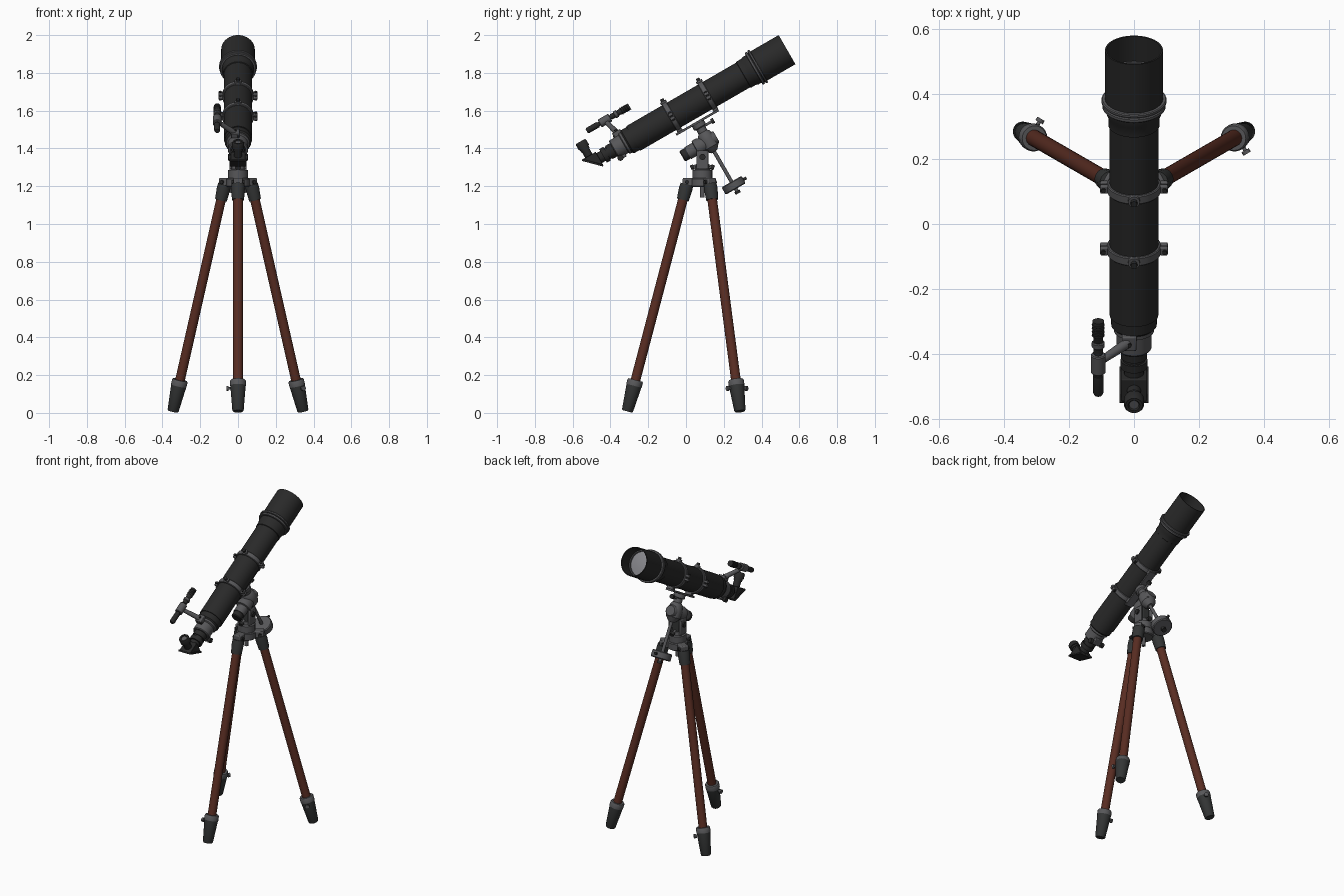
import bpy, bmesh, math
from mathutils import Vector, Matrix

cube = bpy.data.objects.get("Cube")
if cube:
    bpy.data.objects.remove(cube, do_unlink=True)


def material(name, color):
    m = bpy.data.materials.new(name)
    m.use_nodes = True
    m.diffuse_color = (*color, 1)
    bsdf = m.node_tree.nodes["Principled BSDF"]
    bsdf.inputs["Base Color"].default_value = (*color, 1)
    bsdf.inputs["Roughness"].default_value = 0.6
    return m


BLACK = material("black paint", (0.022, 0.022, 0.022))
RUBBER = material("dark rubber", (0.034, 0.036, 0.036))
GREY = material("grey metal", (0.095, 0.095, 0.1))
WOOD = material("red wood", (0.1, 0.026, 0.016))
GLASS = material("lens glass", (0.25, 0.25, 0.27))

# Optical frame: x across, t back along the tube from its mouth, n upward from the tube
TILT = math.radians(30)
MOUTH = Vector((0, 0.535, 1.923))
AIM = Vector((0, math.cos(TILT), math.sin(TILT)))
UP = Vector((0, -math.sin(TILT), math.cos(TILT)))
SIDE = Vector((1, 0, 0))
TUBE_ROT = Matrix.Rotation(TILT, 3, 'X')


def at(x, t, n):
    return MOUTH + SIDE * x - AIM * t + UP * n


def finish(name, bm, mat, loc, rot, bevel=0):
    bmesh.ops.recalc_face_normals(bm, faces=bm.faces)
    mesh = bpy.data.meshes.new(name)
    bm.to_mesh(mesh)
    bm.free()
    for p in mesh.polygons:
        p.use_smooth = True
    mesh.set_sharp_from_angle(angle=math.radians(35))
    mesh.materials.append(mat)
    ob = bpy.data.objects.new(name, mesh)
    ob.matrix_world = Matrix.Translation(loc) @ rot.to_4x4()
    bpy.context.collection.objects.link(ob)
    if bevel:
        mod = ob.modifiers.new("bevel", 'BEVEL')
        mod.width = bevel
        mod.segments = 2
    return ob


def lathe(name, profile, origin, axis, mat, sides=40):
    """Revolve (distance, radius) pairs around an axis."""
    bm = bmesh.new()
    pts = [bm.verts.new((r, 0, d)) for d, r in profile]
    edges = [bm.edges.new(pair) for pair in zip(pts, pts[1:])]
    bmesh.ops.spin(bm, geom=pts + edges, axis=(0, 0, 1), cent=(0, 0, 0),
                   angle=2 * math.pi, steps=sides, use_merge=True)
    bmesh.ops.remove_doubles(bm, verts=bm.verts, dist=1e-5)
    rot = Vector(axis).to_track_quat('Z', 'Y').to_matrix()
    return finish(name, bm, mat, origin, rot)


def rod(name, a, b, r0, mat, r1=None, sides=24):
    a, b = Vector(a), Vector(b)
    length = (b - a).length
    prof = [(0, 0), (0, r0), (length, r0 if r1 is None else r1), (length, 0)]
    return lathe(name, prof, a, b - a, mat, sides)


def box(name, center, size, mat, rot=TUBE_ROT, bevel=0.004):
    bm = bmesh.new()
    bmesh.ops.create_cube(bm, size=1)
    bmesh.ops.scale(bm, vec=size, verts=bm.verts)
    return finish(name, bm, mat, center, rot, bevel)


def along(name, profile, mat, x=0, n=0, sides=48):
    return lathe(name, profile, at(x, 0, n), -AIM, mat, sides)


def band(name, t0, t1, r, inner, mat, x=0, n=0):
    c = 0.003
    along(name, [(t0, inner), (t0, r - c), (t0 + c, r), (t1 - c, r), (t1, r - c), (t1, inner)],
          mat, x, n)


# Main tube, hollow dew shield and lens
along("dew_shield", [(0.19, 0.075), (0.19, 0.089), (0, 0.089), (0, 0.084), (0.1, 0.084)], BLACK)
along("lens", [(0.088, 0), (0.091, 0.04), (0.097, 0.076)], GLASS)
along("lens_cell", [(0.099, 0.076), (0.088, 0.078), (0.088, 0.085)], GREY)
band("dew_shield_ring_front", 0.173, 0.186, 0.1, 0.085, GREY)
band("dew_shield_ring_rear", 0.189, 0.204, 0.097, 0.075, GREY)
along("front_collar", [(0.2, 0.084), (0.225, 0.084), (0.235, 0.079), (0.265, 0.079),
                       (0.268, 0.074)], BLACK)
along("main_tube", [(0.19, 0.075), (0.94, 0.075), (0.94, 0.0)], BLACK)
along("rear_collar", [(0.935, 0.07), (0.975, 0.07), (0.985, 0.06), (0.985, 0)], BLACK)

# Clamp rings with side lugs and top knobs
for label, t in (("front", 0.487), ("rear", 0.706)):
    band(label + "_clamp_ring", t - 0.015, t + 0.015, 0.083, 0.073, GREY)
    for s, side in ((-1, "right"), (1, "left")):
        for n in (-0.011, 0.011):
            box(f"{label}_{side}_lug", at(s * 0.091, t, n), (0.026, 0.028, 0.016), GREY)
        rod(f"{label}_{side}_lug_screw", at(s * 0.094, t, -0.026), at(s * 0.094, t, 0.026), 0.007, BLACK)
    rod(label + "_top_boss", at(0, t, 0.08), at(0, t, 0.092), 0.018, GREY)
    rod(label + "_top_knob", at(0, t, 0.09), at(0, t, 0.106), 0.01, BLACK)
    box(label + "_ring_foot", at(0, t, -0.084), (0.045, 0.03, 0.016), GREY)

# Focuser, drawtube and knobs
along("focuser_body", [(0.975, 0.062), (0.995, 0.062), (1.0, 0.054), (1.055, 0.054),
                       (1.06, 0.05), (1.06, 0)], GREY)
along("drawtube", [(1.05, 0.04), (1.09, 0.04), (1.09, 0.034), (1.1, 0.034), (1.1, 0.041),
                   (1.125, 0.041), (1.125, 0.03), (1.16, 0.03)], BLACK)
box("focuser_pinion_box", at(0, 1.04, -0.052), (0.05, 0.045, 0.025), GREY)
rod("focuser_shaft", at(-0.048, 1.05, -0.055), at(0.048, 1.05, -0.055), 0.006, GREY)
for s in (-1, 1):
    rod("focuser_knob", at(s * 0.032, 1.05, -0.055), at(s * 0.05, 1.05, -0.055), 0.016, BLACK)
rod("focus_lock_screw", at(0, 1.02, 0.05), at(0, 1.02, 0.066), 0.008, BLACK)

# Star diagonal: triangular prism with a mirror cover
bm = bmesh.new()
tri = [(1.148, -0.04), (1.148, 0.038), (1.228, 0.038)]
face = bm.faces.new([bm.verts.new((-0.04, -t, n)) for t, n in tri])
ext = bmesh.ops.extrude_face_region(bm, geom=[face])
bmesh.ops.translate(bm, vec=(0.08, 0, 0),
                    verts=[v for v in ext["geom"] if isinstance(v, bmesh.types.BMVert)])
finish("diagonal_prism", bm, BLACK, MOUTH, TUBE_ROT, 0.003)
box("diagonal_mirror_cover", at(0, 1.191, -0.004), (0.09, 0.116, 0.01), BLACK,
    TUBE_ROT @ Matrix.Rotation(math.radians(-45), 3, 'X'), 0.002)
lathe("eyepiece", [(0, 0.022), (0.045, 0.022), (0.045, 0.026), (0.06, 0.026), (0.06, 0.031),
                   (0.09, 0.031), (0.098, 0.026), (0.098, 0.018), (0.092, 0.014)],
      at(0, 1.19, 0.028), UP, BLACK)
lathe("eyepiece_lens", [(0, 0), (0, 0.015)], at(0, 1.19, 0.121), UP, GREY)

# Finder scope on its bracket
FX, FN = -0.11, 0.157
along("finder_tube", [(0.875, 0), (0.872, 0.012), (0.872, 0.018), (0.925, 0.018), (0.93, 0.015),
                      (0.985, 0.015), (0.985, 0.012), (1.065, 0.012), (1.065, 0.016),
                      (1.125, 0.016), (1.134, 0.012), (1.134, 0)], BLACK, FX, FN, 28)
for i in range(4):
    band("finder_grip_rib", 0.882 + 0.012 * i, 0.889 + 0.012 * i, 0.02, 0.014, BLACK, FX, FN)
band("finder_holder", 0.99, 1.055, 0.023, 0.012, GREY, FX, FN)
band("finder_front_holder", 0.945, 0.965, 0.02, 0.012, GREY, FX, FN)
box("finder_shoe", at(-0.015, 1.0, 0.064), (0.045, 0.05, 0.03), GREY)
rod("finder_arm", at(-0.02, 1.0, 0.07), at(FX + 0.008, 1.02, FN - 0.012), 0.016, GREY, 0.012)
rod("finder_shoe_screw", at(-0.015, 1.0, 0.075), at(-0.015, 1.0, 0.088), 0.007, BLACK)

# Dovetail plate and declination axis
T = 0.604
box("dovetail_plate", at(0, T, -0.096), (0.05, 0.26, 0.012), GREY, bevel=0.002)
lathe("declination_housing", [(0.1, 0), (0.1, 0.036), (0.125, 0.036), (0.13, 0.026), (0.155, 0.026),
                              (0.165, 0.036), (0.2, 0.046), (0.245, 0.044), (0.262, 0.03),
                              (0.275, 0.018), (0.275, 0)], at(0, T, 0), -UP, GREY)
rod("saddle_lock_bolt", at(0, T - 0.025, -0.13), at(0, T - 0.075, -0.13), 0.007, GREY)
rod("saddle_lock_knob", at(0, T - 0.065, -0.13), at(0, T - 0.082, -0.13), 0.014, BLACK)

# Counterweight
rod("counterweight_bar", at(0, T, -0.26), at(0, T, -0.525), 0.01, GREY)
lathe("counterweight", [(0.458, 0), (0.458, 0.056), (0.463, 0.061), (0.498, 0.061), (0.503, 0.056),
                        (0.503, 0)], at(0, T, 0), -UP, GREY)
rod("counterweight_end_stop", at(0, T, -0.515), at(0, T, -0.53), 0.015, BLACK)
rod("counterweight_screw", at(0, T - 0.055, -0.48), at(0, T - 0.078, -0.48), 0.008, BLACK)

# Polar axis
POLAR = at(0, T, -0.212)
lathe("polar_housing", [(-0.05, 0), (-0.05, 0.03), (-0.042, 0.036), (0.04, 0.042), (0.05, 0.046),
                        (0.075, 0.046), (0.078, 0.036), (0.125, 0.036), (0.125, 0)],
      POLAR, -AIM, GREY)
lathe("polar_scope_cap", [(0.12, 0), (0.12, 0.027), (0.128, 0.032), (0.155, 0.032), (0.16, 0.027),
                          (0.16, 0)], POLAR, -AIM, BLACK)

# Mount column and altitude fork
C = Vector((0, 0.087, 0))
FLAT = Matrix.Identity(3)
lathe("mount_column", [(1.24, 0), (1.24, 0.052), (1.285, 0.052), (1.29, 0.04), (1.31, 0.036),
                       (1.31, 0)], C, (0, 0, 1), GREY)
for s in (-1, 1):
    box("altitude_fork", C + Vector((s * 0.038, 0, 1.34)), (0.014, 0.065, 0.1), GREY, FLAT)
box("altitude_core", C + Vector((0, 0, 1.345)), (0.05, 0.05, 0.11), RUBBER, FLAT)
rod("altitude_pivot", C + Vector((-0.054, 0, 1.355)), C + Vector((0.054, 0, 1.355)), 0.016, BLACK)
for s in (-1, 1):
    rod("altitude_bolt", C + Vector((0, s * 0.02, 1.315)), C + Vector((0, s * 0.055, 1.3)), 0.007, GREY)
    rod("altitude_bolt_knob", C + Vector((0, s * 0.045, 1.304)), C + Vector((0, s * 0.062, 1.297)), 0.013, BLACK)

# Tripod hub
lathe("tripod_hub", [(1.195, 0), (1.195, 0.055), (1.2, 0.06), (1.238, 0.06), (1.243, 0.055),
                     (1.243, 0)], C, (0, 0, 1), GREY)
rod("hub_centre_bolt", C + Vector((0, 0, 1.14)), C + Vector((0, 0, 1.2)), 0.012, GREY)

# Three legs, turned about the hub
for label, deg in (("front", -90), ("left", 30), ("right", 150)):
    a = math.radians(deg)
    out = Vector((math.cos(a), math.sin(a), 0))
    across = Vector((out.y, -out.x, 0))
    turn = Matrix.Rotation(a, 3, 'Z')

    def leg(z):
        return C + out * (0.4 - 0.2625 * z) + Vector((0, 0, z))

    axis = leg(1) - leg(0)
    rod(label + "_leg", leg(0.14), leg(1.19), 0.0255, WOOD, sides=32)
    lathe(label + "_foot", [(0, 0), (0, 0.026), (0.006, 0.03), (0.145, 0.041), (0.145, 0.025)],
          leg(0.008), axis, RUBBER, 32)
    lathe(label + "_foot_collar", [(0.14, 0.042), (0.166, 0.042), (0.172, 0.038), (0.172, 0.024)],
          leg(0.008), axis, GREY, 32)
    mid = leg(0.13)
    rod(label + "_foot_bolt", mid, mid + across * 0.055, 0.006, GREY)
    rod(label + "_foot_knob", mid + across * 0.05, mid + across * 0.062, 0.013, GREY)
    lathe(label + "_leg_sleeve", [(0, 0.025), (0, 0.032), (0.06, 0.036), (0.085, 0.034), (0.085, 0)],
          leg(1.128), axis, RUBBER, 32)
    hinge = C + out * 0.072 + Vector((0, 0, 1.222))
    box(label + "_hub_lug", hinge, (0.065, 0.05, 0.045), GREY, turn, 0.006)
    rod(label + "_hinge_bolt", hinge + out * 0.01 - across * 0.035,
        hinge + out * 0.01 + across * 0.035, 0.01, BLACK)
